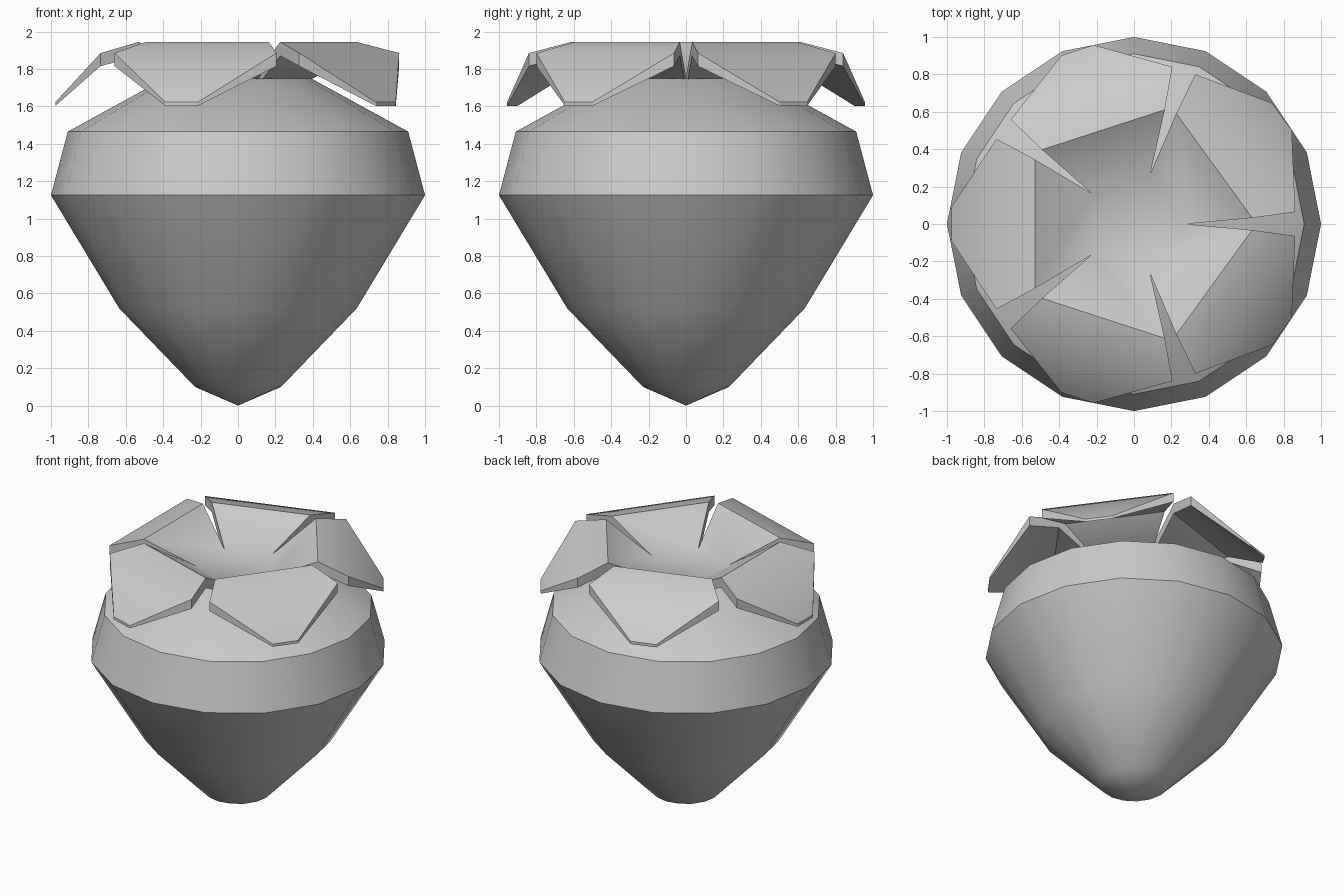
import bpy, bmesh, math
from math import cos, sin, radians, tau

cube = bpy.data.objects.get("Cube")
if cube:
    bpy.data.objects.remove(cube, do_unlink=True)

grey = bpy.data.materials.new("light grey")
grey.use_nodes = True
colour = (0.6, 0.6, 0.6, 1)
grey.diffuse_color = colour
grey.node_tree.nodes["Principled BSDF"].inputs["Base Color"].default_value = colour


def finish(name, bm, angle):
    """Turn the bmesh into a smooth-by-angle object."""
    bmesh.ops.remove_doubles(bm, verts=bm.verts, dist=0.0005)
    bmesh.ops.recalc_face_normals(bm, faces=bm.faces)
    mesh = bpy.data.meshes.new(name)
    bm.to_mesh(mesh)
    bm.free()
    mesh.materials.append(grey)
    obj = bpy.data.objects.new(name, mesh)
    bpy.context.collection.objects.link(obj)
    bpy.ops.object.select_all(action="DESELECT")
    obj.select_set(True)
    bpy.context.view_layer.objects.active = obj
    bpy.ops.object.shade_smooth_by_angle(angle=radians(angle))
    return obj


# Berry body: a turned profile of (radius, height)
profile = [(0, 0), (0.23, 0.1), (0.635, 0.52), (1, 1.125),
           (0.91, 1.465), (0.39, 1.75), (0, 1.75)]
bm = bmesh.new()
verts = [bm.verts.new((r, 0, z)) for r, z in profile]
edges = [bm.edges.new(pair) for pair in zip(verts, verts[1:])]
bmesh.ops.spin(bm, geom=verts + edges, cent=(0, 0, 0), axis=(0, 0, 1),
               angle=tau, steps=16, use_merge=True)
finish("berry_body", bm, 30)

# Leafy crown: rows of (distance out, half width, top height, thickness)
rows = [(0.2265, 0.1646, 1.757, 0.07), (0.53, 0.345, 1.945, 0.075),
        (0.735, 0.455, 1.885, 0.07), (0.977, 0.09, 1.622, 0.02)]
bm = bmesh.new()
floor_top, floor_under = [], []
for i in range(5):
    a = radians(36 + 72 * i)

    def point(out, side, z):
        return bm.verts.new((out * cos(a) - side * sin(a),
                             out * sin(a) + side * cos(a), z))

    # Each row is a ring: top right, top left, under left, under right
    rings = [[point(r, -w, z), point(r, w, z),
              point(r, w, z - t), point(r, -w, z - t)] for r, w, z, t in rows]
    for near, far in zip(rings, rings[1:]):
        for k in range(4):
            n = (k + 1) % 4
            bm.faces.new((near[k], near[n], far[n], far[k]))
    bm.faces.new(rings[-1])
    floor_top.append(rings[0][0])
    floor_under.append(rings[0][3])
# Crown floor joins the five leaves
bm.faces.new(floor_top)
bm.faces.new(floor_under)
finish("leaf_crown", bm, 32.5)
